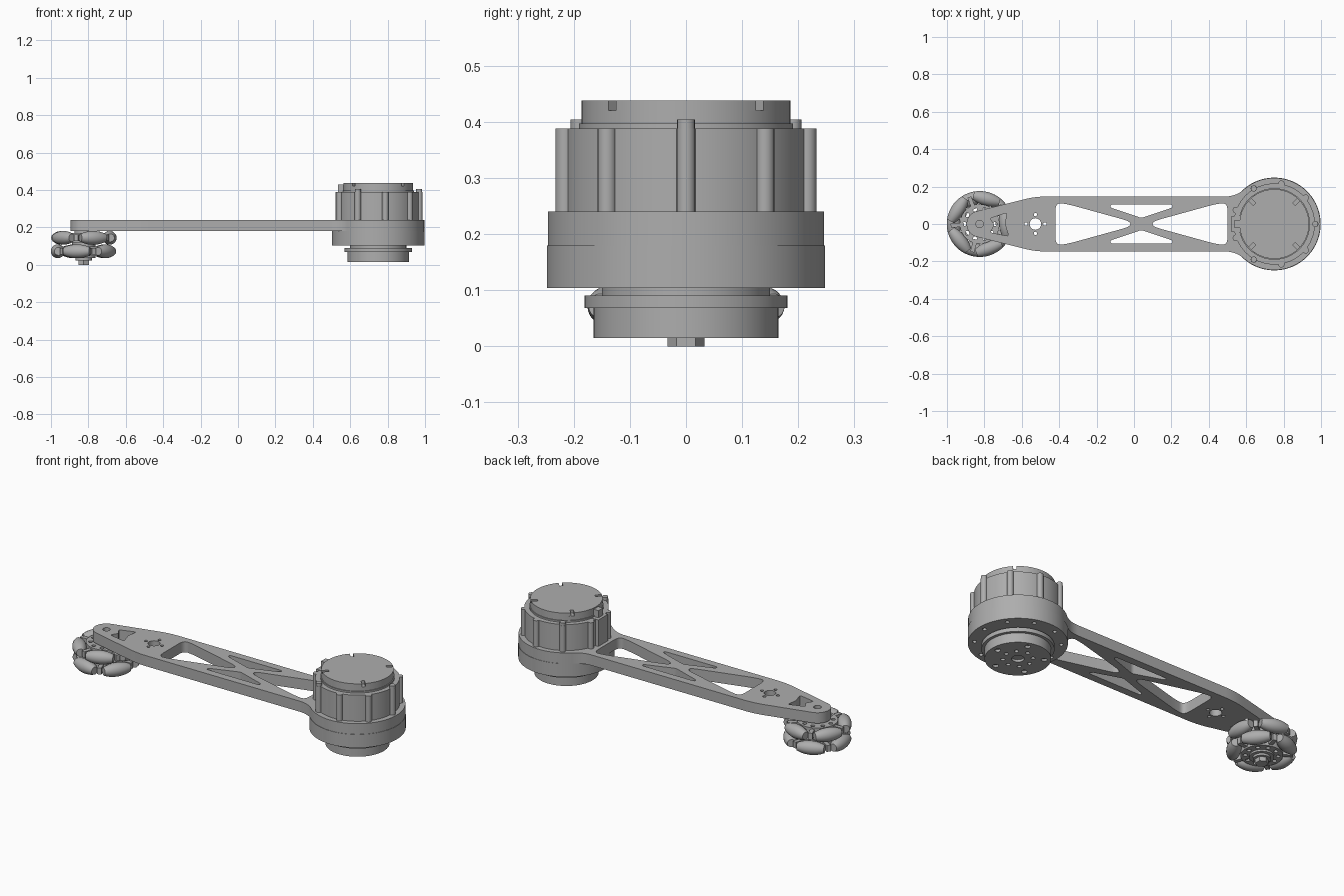
import bpy, bmesh
from math import sin, cos, pi, radians, sqrt, atan2, acos
from mathutils import Vector, Matrix

if "Cube" in bpy.data.objects:
    bpy.data.objects.remove(bpy.data.objects["Cube"], do_unlink=True)

grey = bpy.data.materials.new("machined grey")
grey.use_nodes = True
grey.diffuse_color = (0.42, 0.42, 0.42, 1)
grey.node_tree.nodes["Principled BSDF"].inputs["Base Color"].default_value = (0.42, 0.42, 0.42, 1)

MOTOR, WHEEL = 0.75, -0.825


def select(ob):
    bpy.ops.object.select_all(action='DESELECT')
    ob.select_set(True)
    bpy.context.view_layer.objects.active = ob


def finish(ob):
    ob.data.materials.clear()
    ob.data.materials.append(grey)
    select(ob)
    bpy.ops.object.shade_smooth_by_angle(angle=radians(35))
    return ob


def from_bmesh(name, bm):
    bmesh.ops.recalc_face_normals(bm, faces=bm.faces[:])
    me = bpy.data.meshes.new(name)
    bm.to_mesh(me)
    bm.free()
    ob = bpy.data.objects.new(name, me)
    bpy.context.collection.objects.link(ob)
    return finish(ob)


def arc(x, y, r, a0, a1, n=12):
    steps = [radians(a0 + (a1 - a0) * i / n) for i in range(n + 1)]
    return [(x + r * cos(a), y + r * sin(a)) for a in steps]


def circle(x, y, r, n=20):
    return arc(x, y, r, 0, 360, n)[:-1]


def ring_of_holes(x, count, radius, hole, start=0):
    return [circle(x + radius * cos(start + 2 * pi * i / count),
                   radius * sin(start + 2 * pi * i / count), hole, 12) for i in range(count)]


def rounded(points, r):
    """Polygon with every corner replaced by a short curve."""
    out = []
    for i, p in enumerate(points):
        p = Vector(p)
        a, b = Vector(points[i - 1]) - p, Vector(points[(i + 1) % len(points)]) - p
        s = p + a.normalized() * min(r, a.length * 0.45)
        e = p + b.normalized() * min(r, b.length * 0.45)
        for k in range(6):
            t = k / 5
            out.append(tuple(s * (1 - t) ** 2 + p * 2 * t * (1 - t) + e * t * t))
    return out


def plate(name, loops, z0, z1):
    """Flat part: the first loop is the outline, the others are holes."""
    cu = bpy.data.curves.new(name, 'CURVE')
    cu.dimensions, cu.fill_mode = '2D', 'BOTH'
    cu.extrude = (z1 - z0) / 2
    for loop in loops:
        sp = cu.splines.new('POLY')
        sp.points.add(len(loop) - 1)
        for pt, (x, y) in zip(sp.points, loop):
            pt.co = (x, y, 0, 1)
        sp.use_cyclic_u = True
    ob = bpy.data.objects.new(name, cu)
    bpy.context.collection.objects.link(ob)
    ob.location.z = (z0 + z1) / 2
    select(ob)
    bpy.ops.object.convert(target='MESH')
    return finish(bpy.context.view_layer.objects.active)


def disc(name, x, r, z0, z1, y=0, n=64):
    bm = bmesh.new()
    bmesh.ops.create_cone(bm, cap_ends=True, segments=n, radius1=r, radius2=r, depth=z1 - z0,
                          matrix=Matrix.Translation((x, y, (z0 + z1) / 2)))
    return from_bmesh(name, bm)


def box(name, size, place):
    bm = bmesh.new()
    bmesh.ops.create_cube(bm, size=1, matrix=place @ Matrix.Diagonal((*size, 1)))
    return from_bmesh(name, bm)


# Arm: tapered nose, straight sides, filleted into the motor ring
half, ring, fillet, nose = 0.147, 0.246, 0.15, 0.07
corner = -0.53
run = corner - WHEEL
tangent = (atan2(half, run) + acos(nose / sqrt(run ** 2 + half ** 2))) * 180 / pi
fx = MOTOR - sqrt((ring + fillet) ** 2 - (half + fillet) ** 2)
meet = atan2(half + fillet, fx - MOTOR) * 180 / pi
upper = arc(MOTOR, 0, ring, 0, meet, 32)
upper += arc(fx, half + fillet, fillet, meet - 180, -90)[1:]
upper += rounded([(0, half), (corner, half), (WHEEL, nose)], 0.06)[6:12]
upper += arc(WHEEL, 0, nose, tangent, 180)
outline = upper + [(x, -y) for x, y in upper[-2:0:-1]]

# Arm cutouts: crossed truss windows, wheel window and bolt holes
MID = 0.04
end_window = [(-0.46, -0.115), (-0.46, 0.115), (-0.39, 0.105), (-0.06, 0.014), (-0.06, -0.014), (-0.39, -0.105)]
side_window = [(-0.165, 0.104), (0.165, 0.104), (0.165, 0.088), (0.0, 0.032), (-0.165, 0.088)]
holes = []
for s in (1, -1):
    holes.append(rounded([(MID + s * x, y) for x, y in end_window], 0.045))
    holes.append(rounded([(MID + x, s * y) for x, y in side_window], 0.012))
holes.append(rounded([(-0.77, 0.03), (-0.68, 0.06), (-0.69, 0), (-0.67, -0.065),
                      (-0.77, -0.045), (-0.745, -0.005)], 0.012))
holes += [circle(WHEEL, 0, 0.02), circle(-0.527, 0, 0.031)]
holes += ring_of_holes(-0.527, 4, 0.05, 0.009)
plate("arm_plate", [outline] + holes, 0.18, 0.24)

# Motor lower housing with bolt holes underneath
disc("motor_housing", MOTOR, 0.248, 0.118, 0.18, n=96)
plate("motor_housing_base", [circle(MOTOR, 0, 0.248, 96)] + ring_of_holes(MOTOR, 10, 0.215, 0.011),
      0.104, 0.118)

# Output hub below the motor
disc("output_neck", MOTOR, 0.15, 0.088, 0.106)
disc("output_flange", MOTOR, 0.181, 0.068, 0.091)
disc("output_hub", MOTOR, 0.165, 0.028, 0.07)
plate("output_face", [circle(MOTOR, 0, 0.165, 64), circle(MOTOR, 0, 0.032)]
      + ring_of_holes(MOTOR, 8, 0.075, 0.011) + ring_of_holes(MOTOR, 5, 0.13, 0.015), 0.015, 0.028)

# Motor body with nine ribs, three of them topped by screws
disc("motor_body", MOTOR, 0.217, 0.238, 0.388)
for i in range(9):
    a = i * 2 * pi / 9
    x, y = MOTOR + 0.219 * cos(a), 0.219 * sin(a)
    disc("motor_rib", x, 0.017, 0.238, 0.388, y, 16)
    if i % 3 == 0:
        disc("motor_screw", x, 0.016, 0.386, 0.404, y, 16)

# Motor cap with four radial slots
disc("cap_step", MOTOR, 0.191, 0.386, 0.397)
disc("cap_base", MOTOR, 0.186, 0.395, 0.42)
cap = []
for i in range(4):
    a = 45 + 90 * i
    d = Vector((cos(radians(a)), sin(radians(a))))
    side = Vector((-d.y, d.x)) * 0.009
    for p in (d * 0.186 - side, d * 0.15 - side, d * 0.15 + side):
        cap.append((MOTOR + p.x, p.y))
    cap += arc(MOTOR, 0, 0.186, a + 2.8, a + 87.2, 16)
plate("cap_top", [cap], 0.42, 0.438)

# Cable connector on the arm side of the motor
box("connector_block", (0.05, 0.085, 0.15), Matrix.Translation((0.545, 0, 0.315)))
box("connector_plug", (0.03, 0.04, 0.045), Matrix.Translation((0.55, 0, 0.408)))


# Omni wheel: two staggered rows of five barrel rollers
def roller(name, place):
    bm = bmesh.new()
    n, seg, length = 10, 20, 0.072
    rings = []
    for i in range(n + 1):
        t = -length + 2 * length * i / n
        r = sqrt(0.176 ** 2 - t * t) - 0.139
        rings.append([bm.verts.new(place @ Vector((r * cos(2 * pi * k / seg), t, r * sin(2 * pi * k / seg))))
                      for k in range(seg)])
    for a, b in zip(rings, rings[1:]):
        for k in range(seg):
            bm.faces.new((a[k], a[k - 1], b[k - 1], b[k]))
    bm.faces.new(rings[0])
    bm.faces.new(rings[-1])
    from_bmesh(name, bm)


for row, z, start in (("upper", 0.144, 3), ("lower", 0.072, 39)):
    centre = Matrix.Translation((WHEEL, 0, z))
    plate(row + "_wheel_disc", [circle(WHEEL, 0, 0.106, 40)] + ring_of_holes(WHEEL, 10, 0.082, 0.011),
          z - 0.026, z + 0.026)
    for i in range(5):
        turn = centre @ Matrix.Rotation(radians(start + 72 * i), 4, 'Z')
        roller(row + "_roller", turn @ Matrix.Translation((0.139, 0, 0)))
        fork = turn @ Matrix.Rotation(radians(36), 4, 'Z') @ Matrix.Translation((0.12, 0, 0))
        box(row + "_roller_fork", (0.07, 0.022, 0.036), fork)

# Wheel hub, spacer, washer and hex axle end
disc("wheel_hub", WHEEL, 0.062, 0.036, 0.17, n=32)
disc("wheel_spacer", WHEEL, 0.05, 0.168, 0.182, n=32)
disc("axle_washer", WHEEL, 0.044, 0.024, 0.038, n=32)
disc("axle_nut", WHEEL, 0.033, 0, 0.026, n=6)
